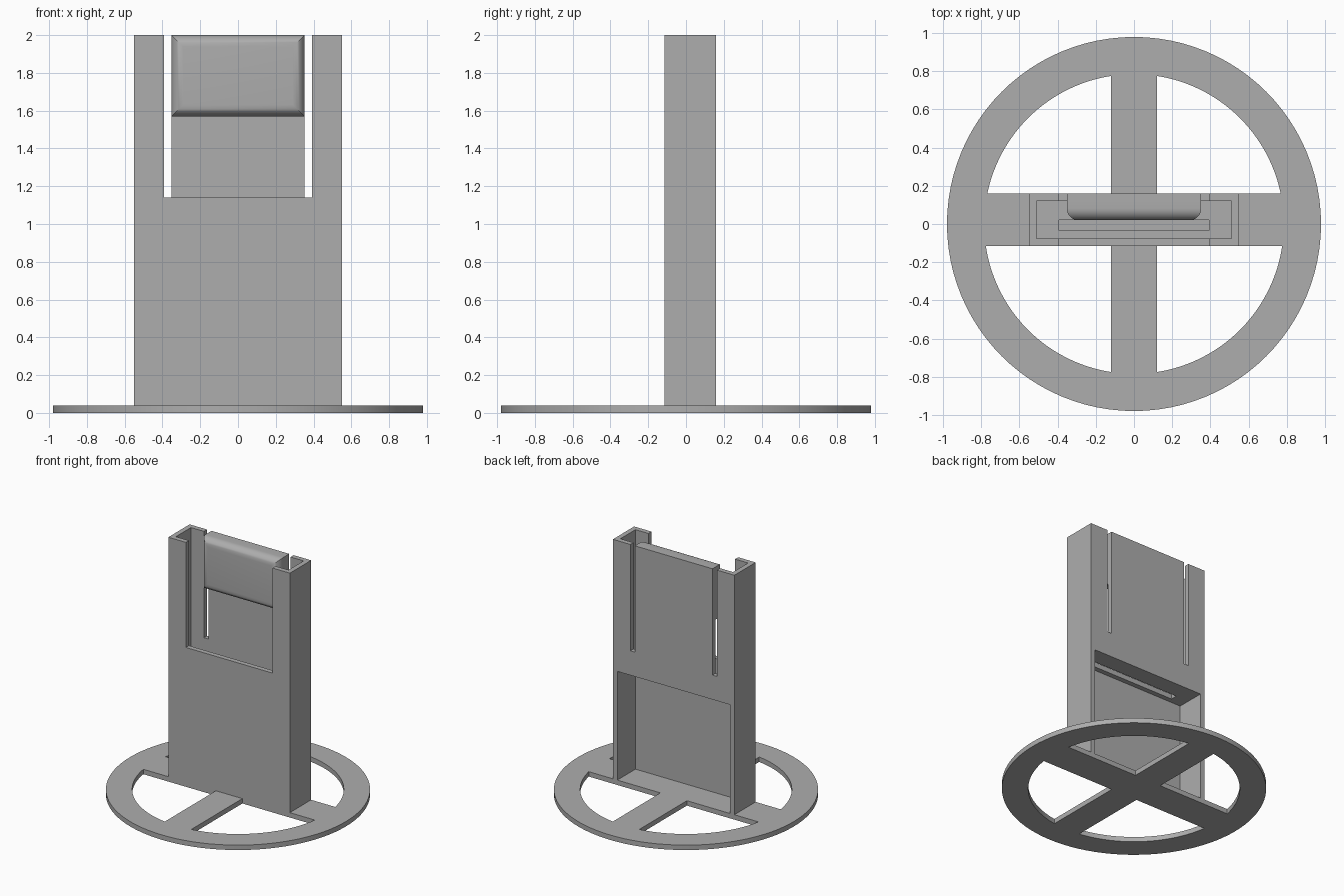
import bpy, bmesh
from math import sin, cos, asin, pi, radians

if "Cube" in bpy.data.objects:
    bpy.data.objects.remove(bpy.data.objects["Cube"])

grey = bpy.data.materials.new("plain grey")
grey.use_nodes = True
grey.diffuse_color = (0.42, 0.42, 0.42, 1)
grey.node_tree.nodes["Principled BSDF"].inputs["Base Color"].default_value = grey.diffuse_color


def prism(name, outline, z0, z1):
    """Extrude a flat outline from z0 up to z1."""
    bm = bmesh.new()
    face = bm.faces.new([bm.verts.new((x, y, z0)) for x, y in outline])
    top = bmesh.ops.extrude_face_region(bm, geom=[face])["geom"]
    for v in top:
        if isinstance(v, bmesh.types.BMVert):
            v.co.z = z1
    bmesh.ops.recalc_face_normals(bm, faces=bm.faces)
    mesh = bpy.data.meshes.new(name)
    bm.to_mesh(mesh)
    bm.free()
    mesh.materials.append(grey)
    obj = bpy.data.objects.new(name, mesh)
    bpy.context.collection.objects.link(obj)
    return obj


def box(name, x0, x1, y0, y1, z0, z1):
    return prism(name, [(x0, y0), (x1, y0), (x1, y1), (x0, y1)], z0, z1)


def activate(obj):
    bpy.ops.object.select_all(action="DESELECT")
    obj.select_set(True)
    bpy.context.view_layer.objects.active = obj


def combine(obj, others, operation):
    """Apply a boolean with each helper, then remove the helper."""
    activate(obj)
    for other in others:
        other.hide_render = True
        mod = obj.modifiers.new("cut", "BOOLEAN")
        mod.operation, mod.solver, mod.object = operation, "EXACT", other
        bpy.ops.object.modifier_apply(modifier=mod.name)
        bpy.data.objects.remove(other)


def smooth(obj, angle):
    activate(obj)
    bpy.ops.object.shade_smooth_by_angle(angle=radians(angle))


FRONT, BACK, BASE, TOP = -0.115, 0.16, 0.04, 2.0
SPOKE, RIM = 0.12, 0.785

# Wheel-shaped base: a disc with four quadrant openings
STEPS = 96
base = prism("base_wheel", [(0.98 * cos(2 * pi * i / STEPS), 0.98 * sin(2 * pi * i / STEPS))
                            for i in range(STEPS)], 0, BASE)
openings = []
for sx in (-1, 1):
    for edge in (FRONT, BACK):
        sy = 1 if edge > 0 else -1
        a0, a1 = asin(abs(edge) / RIM), pi / 2 - asin(SPOKE / RIM)
        arc = [a0 + (a1 - a0) * i / 24 for i in range(25)]
        outline = [(sx * SPOKE, edge)] + [(sx * RIM * cos(a), sy * RIM * sin(a)) for a in arc]
        openings.append(prism("opening", outline, -0.1, 0.1))
combine(base, openings, "DIFFERENCE")
smooth(base, 30)

# Upright housing with hollow top, open-backed bay, front window and back slots
housing = box("housing", -0.55, 0.55, FRONT, BACK, BASE, TOP)
cutters = [
    box("upper_chamber", -0.51, 0.51, -0.075, 0.12, 0.97, 2.1),
    box("lower_bay", -0.51, 0.51, -0.075, 0.3, -0.1, 0.93),
    box("front_window", -0.392, 0.392, -0.3, 0, 1.14, 2.1),
    box("shelf_slot", -0.392, 0.392, -0.035, 0.02, 0.8, 1.05),
]
for s in (-1, 1):
    x0, x1 = sorted((s * 0.352, s * 0.392))
    cutters.append(box("back_slot", x0, x1, 0.05, 0.3, 1.13, 2.1))
combine(housing, cutters, "DIFFERENCE")

# Cushion block on the springy back tongue, rounded around its front face
pad = box("tongue_pad", -0.352, 0.352, 0.02, 0.12, 1.57, TOP)
bm = bmesh.new()
bm.from_mesh(pad.data)
front_edges = [e for e in bm.edges if all(v.co.y < 0.03 for v in e.verts)]
bmesh.ops.bevel(bm, geom=front_edges, offset=0.062, segments=8, profile=0.5,
                affect="EDGES", clamp_overlap=True)
bm.to_mesh(pad.data)
bm.free()
smooth(pad, 25)
